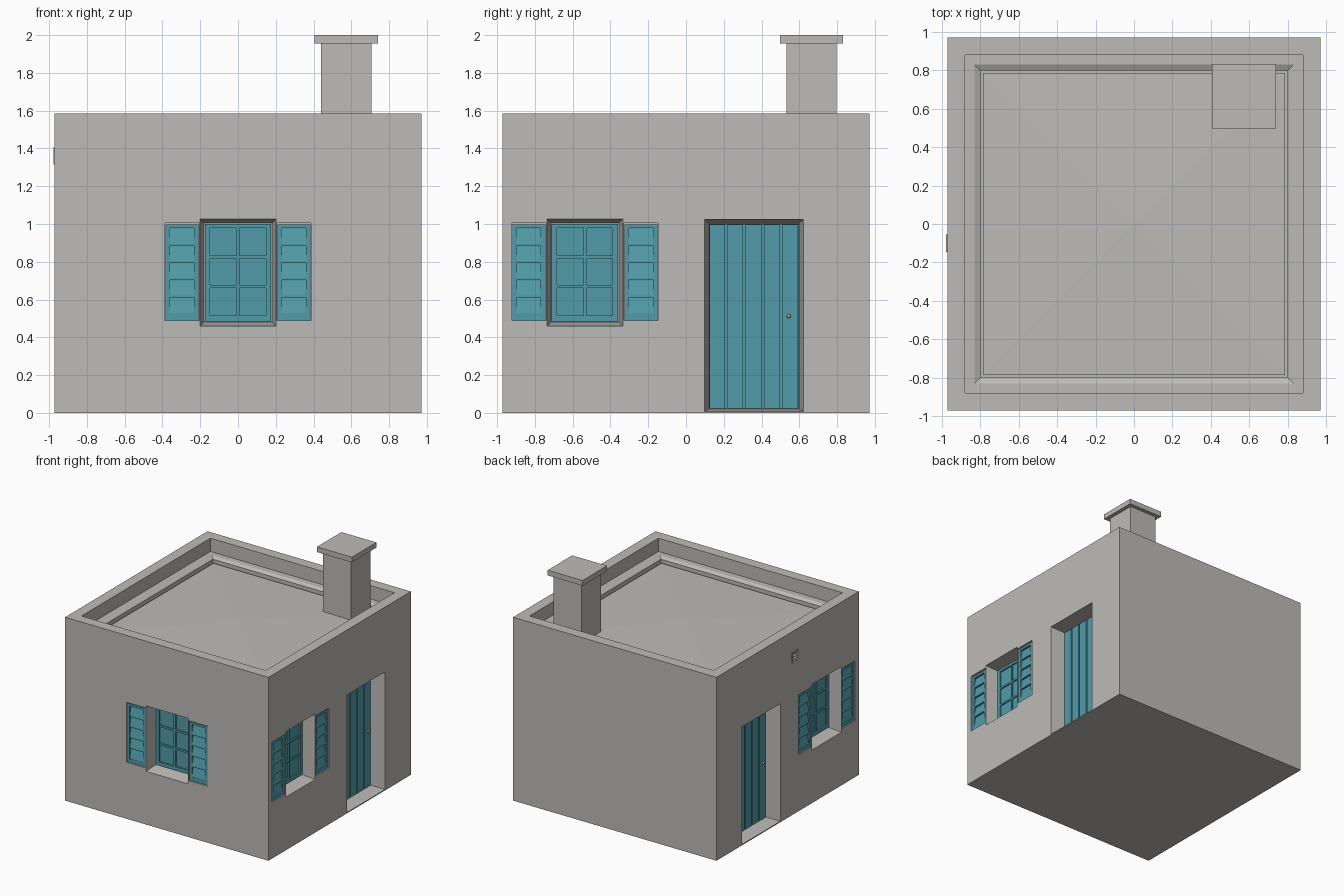
import bpy, bmesh, math
from mathutils import Matrix

default_cube = bpy.data.objects.get("Cube")
if default_cube:
    bpy.data.objects.remove(default_cube)

HALF = 0.972                      # half width of the house
TURN = {"front": 0, "right": math.pi / 2, "left": -math.pi / 2}


def material(name, r, g, b):
    m = bpy.data.materials.new(name)
    m.use_nodes = True
    m.diffuse_color = (r, g, b, 1)
    m.node_tree.nodes["Principled BSDF"].inputs["Base Color"].default_value = (r, g, b, 1)
    return m


plaster = material("plaster_grey", 0.51, 0.50, 0.48)
teal = material("painted_teal", 0.085, 0.335, 0.40)
brass = material("knob_tan", 0.55, 0.33, 0.20)


def square(h, cx=0, cy=0):
    return (cx - h, cx + h, cy - h, cy + h)


def grow(r, d):
    return (r[0] - d, r[1] + d, r[2] - d, r[3] + d)


def block(a, da, b=None, db=0):
    """Block between rectangle a at depth da and rectangle b at depth db."""
    return (a, da, b or a, db)


def build(name, blocks, mat, side=None):
    """Side None: depth is height. Otherwise depth runs inward from that wall."""
    bm = bmesh.new()
    for a, da, b, db in blocks:
        rings = []
        for (u0, u1, v0, v1), d in ((a, da), (b, db)):
            uv = ((u0, v0), (u1, v0), (u1, v1), (u0, v1))
            rings.append([bm.verts.new((u, d - HALF, v) if side else (u, v, d)) for u, v in uv])
        bm.faces.new(rings[0])
        bm.faces.new(rings[1])
        for i in range(4):
            j = (i + 1) % 4
            bm.faces.new((rings[0][i], rings[0][j], rings[1][j], rings[1][i]))
    bmesh.ops.recalc_face_normals(bm, faces=bm.faces)
    if side:
        bm.transform(Matrix.Rotation(TURN[side], 4, "Z"))
    mesh = bpy.data.meshes.new(name)
    bm.to_mesh(mesh)
    bm.free()
    mesh.materials.append(mat)
    ob = bpy.data.objects.new(name, mesh)
    bpy.context.collection.objects.link(ob)
    return ob


def cut(target, blocks, side=None):
    cutter = build("cutter", blocks, plaster, side)
    mod = target.modifiers.new("opening", "BOOLEAN")
    mod.operation = "DIFFERENCE"
    mod.object = cutter
    bpy.context.view_layer.objects.active = target
    bpy.ops.object.modifier_apply(modifier=mod.name)
    bpy.data.objects.remove(cutter)


def frame(outer, inner, da, db):
    """Four bars filling the space between two rectangles."""
    return [block((outer[0], inner[0], outer[2], outer[3]), da, db=db),
            block((inner[1], outer[1], outer[2], outer[3]), da, db=db),
            block((inner[0], inner[1], outer[2], inner[2]), da, db=db),
            block((inner[0], inner[1], inner[3], outer[3]), da, db=db)]


# House body with parapet and sunken roof
walls = build("walls", [block(square(HALF), 0, db=1.585)], plaster)
cut(walls, [block(square(0.88), 1.47, db=1.75)])
cut(walls, [block(square(0.80), 1.455, square(0.84), 1.475)])
cut(walls, [block(square(0.80), 1.40, db=1.465)])
build("roof_panel", [block(square(0.785), 1.39, db=1.43),
                     block(square(0.785), 1.43, square(0.002), 1.45)], plaster)

# Chimney
build("chimney_shaft", [block(square(0.133, 0.573, 0.665), 1.40, db=1.955)], plaster)
build("chimney_cap", [block(square(0.167, 0.573, 0.665), 1.955, db=2.0)], plaster)


def window(side, c):
    hole = (c - 0.18, c + 0.18, 0.48, 1.005)
    cut(walls, [block(hole, 0.125, grow(hole, 0.022), -0.01)], side)
    # sash with two columns and three rows of panes
    inner = (c - 0.147, c + 0.147, 0.515, 0.98)
    parts = frame(grow(hole, -0.004), inner, 0.125, 0.105)
    parts.append(block(inner, 0.125, db=0.118))
    parts.append(block((c - 0.008, c + 0.008, inner[2], inner[3]), 0.12, db=0.106))
    for z in (0.668, 0.825):
        parts.append(block((inner[0], inner[1], z - 0.008, z + 0.008), 0.12, db=0.107))
    build(side + "_window_sash", parts, teal, side)
    # louvred shutters set into shallow recesses
    for label, s in (("a", c - 0.297), ("b", c + 0.297)):
        recess = (s - 0.09, s + 0.09, 0.488, 1.006)
        cut(walls, [block(recess, 0.04, db=-0.02)], side)
        leaf = (s - 0.088, s + 0.088, 0.49, 0.998)
        panel = (s - 0.063, s + 0.063, 0.52, 0.978)
        parts = frame(leaf, panel, 0.04, 0.008)
        parts.append(block(panel, 0.04, db=0.026))
        pitch = (panel[3] - panel[2]) / 5
        for i in range(5):
            z = panel[2] + i * pitch
            parts.append(block((panel[0], panel[1], z, z + pitch), 0.027,
                               (panel[0], panel[1], z, z + 0.01), 0.009))
        build(side + "_shutter_" + label, parts, teal, side)


def door(side, c):
    hole = (c - 0.24, c + 0.24, 0.02, 1.003)
    outer = (c - 0.262, c + 0.262, 0.008, 1.025)
    cut(walls, [block(hole, 0.14, outer, -0.005)], side)
    # five planks over a backing board
    parts = [block(grow(hole, -0.002), 0.14, db=0.13)]
    for i in range(5):
        u = c - 0.236 + i * 0.096
        parts.append(block((u, u + 0.083, 0.022, 0.998), 0.135, db=0.12))
    build(side + "_door", parts, teal, side)
    # knob
    bpy.ops.mesh.primitive_uv_sphere_add(segments=12, ring_count=8, radius=0.011)
    knob = bpy.context.object
    knob.name = side + "_door_knob"
    knob.data.name = knob.name
    knob.data.transform(Matrix.Rotation(TURN[side], 4, "Z")
                        @ Matrix.Translation((c + 0.184, 0.108 - HALF, 0.512)))
    knob.data.materials.append(brass)
    bpy.ops.object.shade_smooth()


# Openings on three walls; the back wall is blank
window("front", 0)
window("right", -0.535)
window("left", 0.535)
door("right", 0.36)
door("left", -0.36)

# Small vent high on the left wall
vent = square(0.045, 0.10, 1.36)
cut(walls, [block(grow(vent, -0.01), 0.03, db=-0.02)], "left")
parts = frame(vent, grow(vent, -0.012), 0.01, -0.006)
parts += [block((0.06, 0.14, z, z + 0.022), 0.025, (0.06, 0.14, z, z + 0.006), 0.002)
          for z in (1.33, 1.354, 1.378)]
build("left_wall_vent", parts, plaster, "left")
